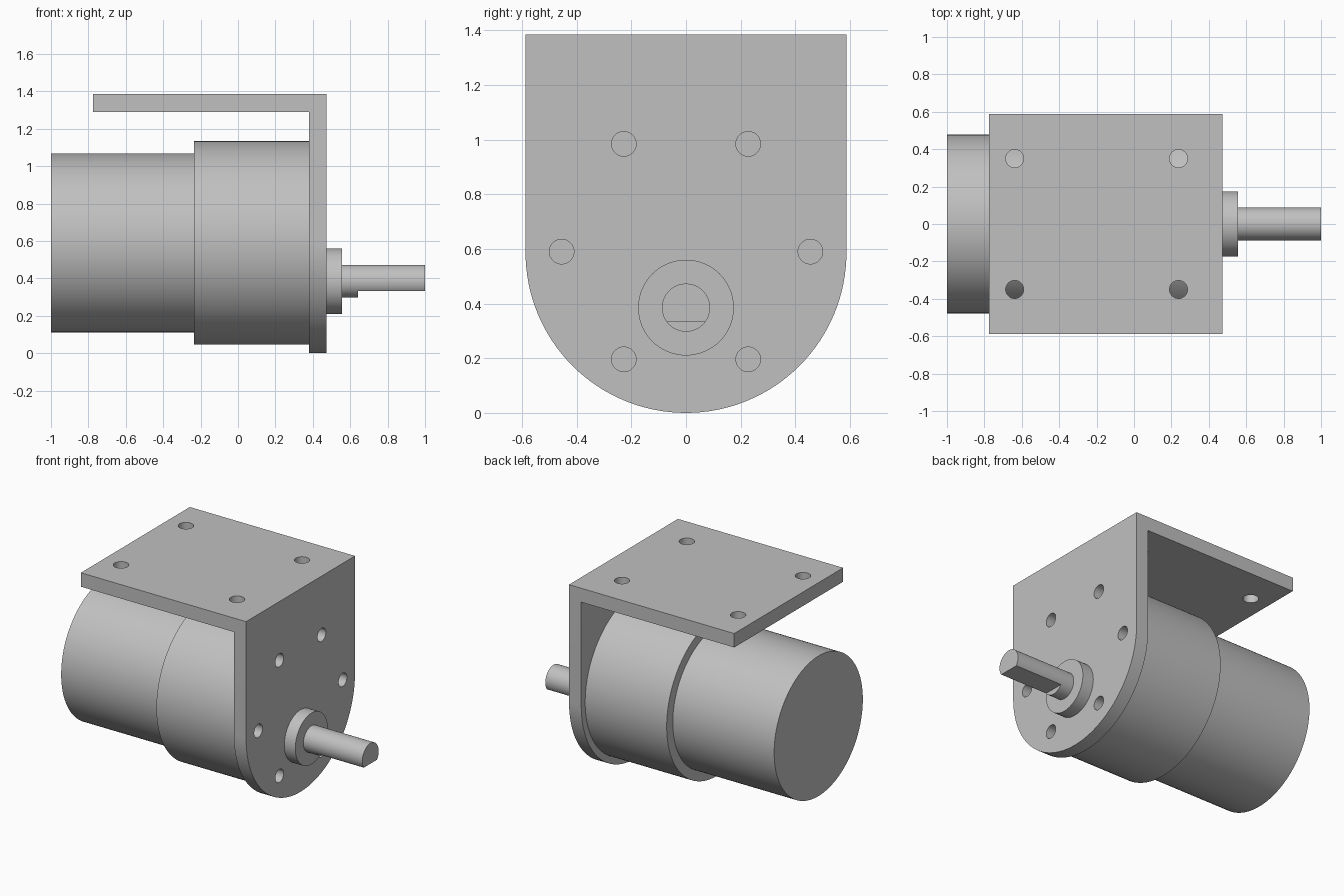
import bpy, bmesh, math
from mathutils import Vector

if "Cube" in bpy.data.objects:
    bpy.data.objects.remove(bpy.data.objects["Cube"], do_unlink=True)

metal = bpy.data.materials.new("plain_grey_metal")
metal.use_nodes = True
GREY = (0.53, 0.53, 0.53, 1)
metal.diffuse_color = GREY
metal.node_tree.nodes["Principled BSDF"].inputs["Base Color"].default_value = GREY

AXIS_Z = 0.59      # motor axis height
SHAFT_Z = 0.385    # offset output shaft height
HALF_W = 0.587     # bracket half width
FACE_IN, FACE_OUT = 0.38, 0.472   # bracket face plate in x
TOP_IN, TOP_OUT = 1.29, 1.385     # bracket top plate in z


def prism(name, points, offset):
    """Extrude a closed outline of 3D points along a vector."""
    bm = bmesh.new()
    base = bm.faces.new([bm.verts.new(p) for p in points])
    new = bmesh.ops.extrude_face_region(bm, geom=[base])["geom"]
    verts = [g for g in new if isinstance(g, bmesh.types.BMVert)]
    bmesh.ops.translate(bm, verts=verts, vec=Vector(offset))
    bmesh.ops.recalc_face_normals(bm, faces=bm.faces)
    mesh = bpy.data.meshes.new(name)
    bm.to_mesh(mesh)
    bm.free()
    mesh.materials.append(metal)
    obj = bpy.data.objects.new(name, mesh)
    bpy.context.collection.objects.link(obj)
    return obj


def arc(start, end, steps):
    return [start + (end - start) * i / steps for i in range(steps)]


def rod_x(name, x0, x1, y, z, r, n=128):
    ring = [(x0, y + r * math.cos(a), z + r * math.sin(a)) for a in arc(0, math.tau, n)]
    return prism(name, ring, (x1 - x0, 0, 0))


def rod_z(name, z0, z1, x, y, r, n=48):
    ring = [(x + r * math.cos(a), y + r * math.sin(a), z0) for a in arc(0, math.tau, n)]
    return prism(name, ring, (0, 0, z1 - z0))


def activate(obj):
    bpy.ops.object.select_all(action="DESELECT")
    obj.select_set(True)
    bpy.context.view_layer.objects.active = obj


def carve(obj, cutter, operation="DIFFERENCE"):
    activate(obj)
    mod = obj.modifiers.new("carve", "BOOLEAN")
    mod.operation, mod.object, mod.solver = operation, cutter, "EXACT"
    bpy.ops.object.modifier_apply(modifier=mod.name)
    bpy.data.objects.remove(cutter, do_unlink=True)


# Bracket: L section trimmed by a round-bottomed outline
section = [(-0.775, TOP_IN), (FACE_IN, TOP_IN), (FACE_IN, -0.2),
           (FACE_OUT, -0.2), (FACE_OUT, TOP_OUT), (-0.775, TOP_OUT)]
bracket = prism("mounting_bracket", [(x, -0.8, z) for x, z in section], (0, 1.6, 0))
outline = [(HALF_W * math.cos(a), HALF_W + HALF_W * math.sin(a))
           for a in arc(math.pi, math.tau, 64)]
outline += [(HALF_W, HALF_W), (HALF_W, 1.6), (-HALF_W, 1.6)]
carve(bracket, prism("outline_cutter", [(-1, y, z) for y, z in outline], (2, 0, 0)), "INTERSECT")

# Six face holes on a bolt circle
for i in range(6):
    a = i * math.pi / 3
    carve(bracket, rod_x("hole_cutter", 0.3, 0.55, 0.455 * math.cos(a),
                         AXIS_Z + 0.455 * math.sin(a), 0.045, 48))

# Four top plate holes
for x in (-0.638, 0.238):
    for y in (-0.35, 0.35):
        carve(bracket, rod_z("hole_cutter", 1.2, 1.5, x, y, 0.048))

# Motor, gearbox and shaft boss
motor = rod_x("motor_body", -1, -0.235, 0, AXIS_Z, 0.478)
gearbox = rod_x("gearbox", -0.235, FACE_IN, 0, AXIS_Z, 0.544)
boss = rod_x("shaft_boss", FACE_OUT, 0.555, 0, SHAFT_Z, 0.175, 96)

# Output shaft with a flat along its underside
shaft = rod_x("output_shaft", 0.555, 1, 0, SHAFT_Z, 0.088, 64)
flat = [(0.642, -0.2, 0.2), (1.1, -0.2, 0.2), (1.1, -0.2, 0.333), (0.642, -0.2, 0.333)]
carve(shaft, prism("flat_cutter", flat, (0, 0.4, 0)))

for part in (bracket, motor, gearbox, boss, shaft):
    activate(part)
    bpy.ops.object.shade_smooth_by_angle(angle=math.radians(30))
